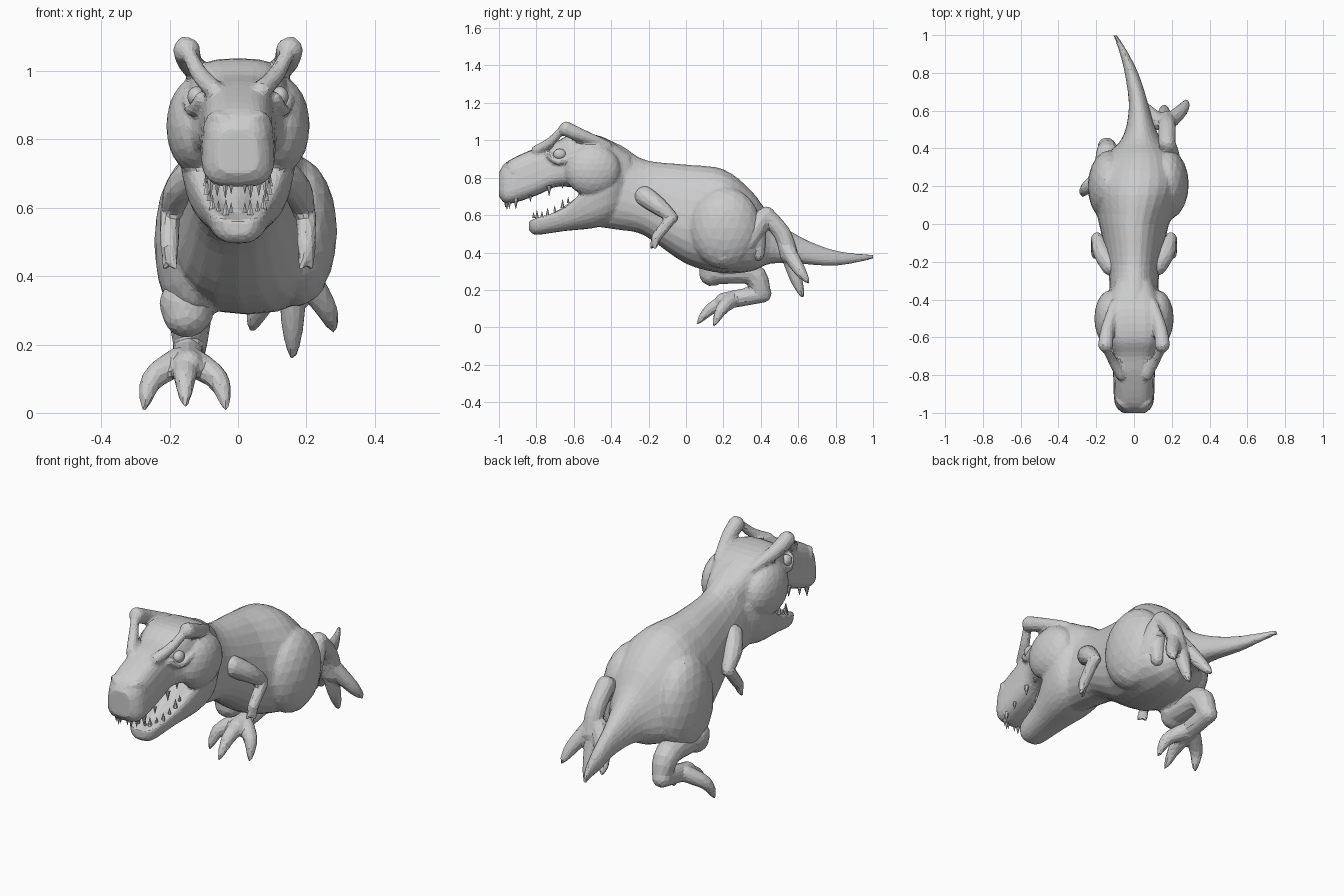
import bpy, bmesh
from math import sin, cos, pi, copysign
from mathutils import Vector, Matrix

default_cube = bpy.data.objects.get("Cube")
if default_cube:
    bpy.data.objects.remove(default_cube)


def finish(name, bm, mirror=False):
    """Turn the bmesh into an object, mirrored across x when asked."""
    bmesh.ops.recalc_face_normals(bm, faces=bm.faces)
    mesh = bpy.data.meshes.new(name)
    bm.to_mesh(mesh)
    bm.free()
    obj = bpy.data.objects.new(name, mesh)
    bpy.context.collection.objects.link(obj)
    if mirror:
        obj.modifiers.new("Mirror", 'MIRROR')
    return obj


def fuse(name, bm):
    """Melt overlapping masses into one faceted skin."""
    obj = finish(name, bm)
    remesh = obj.modifiers.new("Fuse", 'REMESH')
    remesh.mode = 'VOXEL'
    remesh.voxel_size = 0.009
    soften = obj.modifiers.new("Soften", 'SMOOTH')
    soften.iterations = 3
    facet = obj.modifiers.new("Facet", 'DECIMATE')
    facet.ratio = 0.09


def smooth_rows(rows, steps):
    """Catmull-Rom interpolation between rows of numbers."""
    rows = [Vector(row) for row in rows]
    last = len(rows) - 1
    result = []
    for i in range(last):
        start, end = rows[i], rows[i + 1]
        leave = (end - rows[max(i - 1, 0)]) / 2
        arrive = (rows[min(i + 2, last)] - start) / 2
        for step in range(steps):
            t = step / steps
            blend = t * t * (3 - 2 * t)
            result.append(start.lerp(end, blend)
                          + leave * t * (1 - t) ** 2
                          - arrive * t * t * (1 - t))
    return result + [rows[last]]


def skin_rings(bm, rings):
    """Bridge successive rings with quads and cap both ends."""
    loops = [[bm.verts.new(point) for point in ring] for ring in rings]
    for near, far in zip(loops, loops[1:]):
        for i in range(len(near)):
            bm.faces.new((near[i - 1], near[i], far[i], far[i - 1]))
    bm.faces.new(loops[0])
    bm.faces.new(loops[-1])


def hull(bm, rows, power, taper, dip=0, sway=lambda y: 0):
    """Upright rounded sections; each row is y, low z, high z, half width."""
    sides = 24
    rings = []
    for y, low, high, width in smooth_rows(rows, 4):
        middle, half = (low + high) / 2, (high - low) / 2
        ring = []
        for i in range(sides):
            angle = 2 * pi * i / sides
            across, rise = (copysign(abs(value) ** power, value)
                            for value in (cos(angle), sin(angle)))
            trough = dip * max(sin(angle), 0) ** 6
            ring.append((sway(y) + width * across * (1 - taper * rise),
                         y, middle + half * (rise - trough)))
        rings.append(ring)
    skin_rings(bm, rings)


def blob(bm, centre, size):
    shape = Matrix.LocRotScale(Vector(centre), None, Vector(size))
    bmesh.ops.create_icosphere(bm, subdivisions=3, radius=1, matrix=shape)


def limb(bm, path, thick, thin):
    """Round-ended tube along a path, narrowing faster toward its end."""
    points = smooth_rows(path, 4)
    last = len(points) - 1
    rings = []
    for i, point in enumerate(points):
        along = (points[min(i + 1, last)] - points[max(i - 1, 0)]).normalized()
        side = Vector((1, 0, 0))
        side = (side - along * along.dot(side)).normalized()
        up = along.cross(side)
        radius = thick + (thin - thick) * (i / last) ** 2
        angles = [2 * pi * k / 12 for k in range(12)]
        rings.append([point + (side * cos(a) + up * sin(a)) * radius for a in angles])
    skin_rings(bm, rings)
    blob(bm, points[0], [thick] * 3)
    blob(bm, points[-1], [thin] * 3)


def paired(build, bm, points, *sizes):
    """Build the same mass on both sides of the midline."""
    for side in (-1, 1):
        build(bm, [(side * x, y, z) for x, y, z in points], *sizes)


def paired_blob(bm, centre, size):
    paired(lambda mesh, points: blob(mesh, points[0], size), bm, [centre])


def teeth(name, path, length, turn):
    """Row of cones along a lip, alternating long and short."""
    bm = bmesh.new()
    for i, point in enumerate(smooth_rows(path, 3)):
        size = length * (1 if i % 2 else 0.7)
        placement = Matrix.Translation(point) @ Matrix.Rotation(turn, 4, 'X')
        bmesh.ops.create_cone(bm, cap_ends=True, segments=6, radius1=size / 4,
                              radius2=size / 50, depth=size, matrix=placement)
    finish(name, bm, mirror=True)


def leg_part(bm, x, path, thick, thin):
    """Limb lying in one upright plane; the path holds y, z pairs."""
    limb(bm, [(x, y, z) for y, z in path], thick, thin)


def toes(bm, root, reach, curl, arch):
    """Three clawed toes fanned out from the ball of the foot."""
    root, reach, curl, arch = map(Vector, (root, reach, curl, arch))
    for splay in (-1, 0, 1):
        spread = Vector((splay, 0, 0))
        tip = root + reach + curl * abs(splay) + spread * 0.12
        knuckle = root.lerp(tip, 0.6) + arch + spread * 0.025
        limb(bm, [root + spread * 0.02, knuckle, tip], 0.042, 0.007)


# Neck, trunk and tail
body = bmesh.new()
hull(body, [
    (-.5, .54, 1.03, .12), (-.35, .52, .975, .125), (-.22, .49, .895, .135),
    (0, .34, .87, .18), (.2, .29, .845, .24), (.35, .3, .73, .19),
    (.45, .34, .6, .1), (.6, .34, .49, .055), (.8, .33, .41, .035),
    (1, .365, .39, .01)],
    power=0.9, taper=0.22,
    sway=lambda y: 0.13 * max(y, 0) - 0.23 * max(y, 0) ** 3)
blob(body, (-.13, .2, .5), (.115, .19, .25))
blob(body, (.17, .21, .53), (.12, .19, .22))

# Skull and open jaw
hull(body, [
    (-1, .7, .83, .06), (-.95, .66, .89, .1), (-.8, .705, .96, .108),
    (-.7, .75, .99, .115), (-.6, .75, 1.035, .15), (-.45, .75, 1.02, .15),
    (-.3, .7, .93, .1)], power=0.6, taper=0.1)
hull(body, [
    (-.84, .52, .575, .04), (-.8, .495, .6, .075), (-.65, .515, .66, .105),
    (-.5, .53, .82, .155), (-.4, .56, .89, .16), (-.3, .62, .84, .09)],
    power=0.7, taper=-0.15, dip=0.5)
limb(body, [(0, -.5, .68), (0, -.65, .59), (0, -.77, .56)], 0.06, 0.02)
paired_blob(body, (.125, -.5, .84), (.085, .15, .14))

# Brows, crest, eyelids and nostrils
paired(limb, body, [(.07, -.8, .945), (.115, -.72, .995), (.16, -.64, 1.085)], 0.028, 0.017)
paired(limb, body, [(.15, -.64, 1.06), (.14, -.56, 1.025), (.1, -.42, .97)], 0.04, 0.025)
paired(limb, body, [(.11, -.73, .92), (.135, -.68, .885), (.15, -.6, .92)], 0.018, 0.015)
paired(limb, body, [(.04, -.965, .855), (.07, -.945, .865), (.09, -.92, .83)], 0.02, 0.014)
fuse("body", body)

eyes = bmesh.new()
paired_blob(eyes, (.122, -.675, .925), (.026, .034, .03))
finish("eyes", eyes)
teeth("upper_teeth", [(.02, -.965, .66), (.08, -.91, .66), (.1, -.66, .76)],
      length=0.055, turn=pi)
teeth("lower_teeth", [(.02, -.815, .6), (.075, -.74, .615), (.095, -.63, .68)],
      length=0.045, turn=0)

# Small arms with two fingers each
arms = bmesh.new()
paired(limb, arms, [(.12, -.22, .7), (.17, -.15, .65), (.195, -.07, .585)], 0.055, 0.028)
paired(limb, arms, [(.2, -.08, .58), (.2, -.16, .48)], 0.03, 0.027)
for x, y in ((.185, -.185), (.215, -.165)):
    paired(limb, arms, [(.2, -.16, .48), (x, y, .425)], 0.02, 0.009)
fuse("arms", arms)

# Standing leg
right_leg = bmesh.new()
leg_part(right_leg, -.15, [(.15, .32), (.14, .29)], 0.08, 0.07)
leg_part(right_leg, -.14, [(.16, .3), (.35, .29), (.405, .19)], 0.07, 0.048)
leg_part(right_leg, -.145, [(.41, .18), (.33, .165), (.2, .14)], 0.048, 0.045)
toes(right_leg, root=(-.155, .25, .15), reach=(0, -.19, -.13),
     curl=(0, .09, -.01), arch=(0, 0, .03))
fuse("right_leg", right_leg)

# Trailing leg folded up behind
left_leg = bmesh.new()
leg_part(left_leg, .18, [(.2, .4), (.32, .46), (.42, .6)], 0.08, 0.042)
leg_part(left_leg, .17, [(.38, .57), (.385, .39)], 0.05, 0.035)
leg_part(left_leg, .175, [(.43, .6), (.515, .5), (.55, .39)], 0.046, 0.05)
toes(left_leg, root=(.16, .535, .43), reach=(0, .09, -.27),
     curl=(0, .03, .08), arch=(0, 0, -.01))
fuse("left_leg", left_leg)
